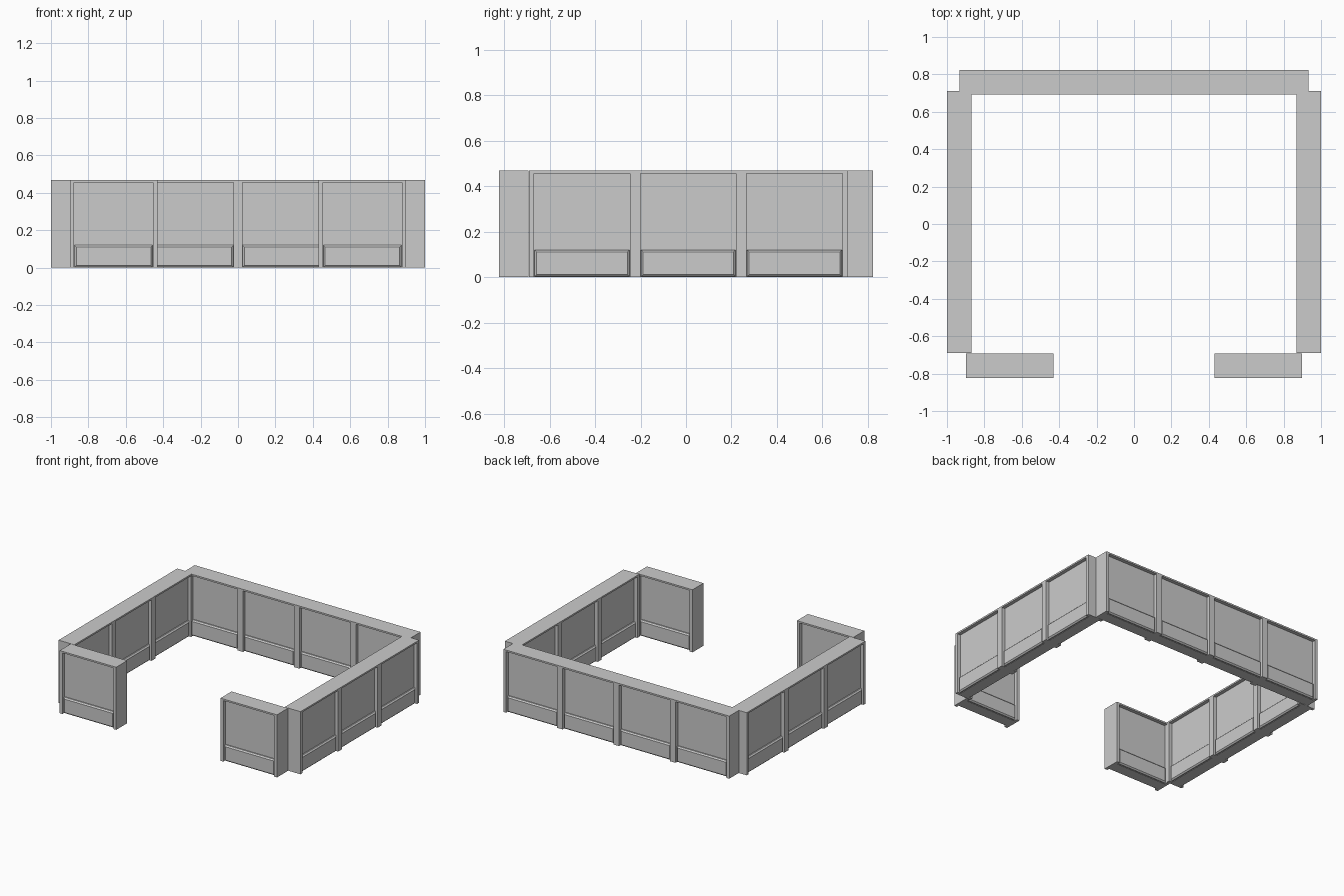
import bpy, bmesh, math
from mathutils import Matrix

if "Cube" in bpy.data.objects:
    bpy.data.objects.remove(bpy.data.objects["Cube"])

W, T, H = 0.467, 0.13, 0.468      # module width, thickness, height
POST, CAP = 0.023, 0.012          # end post width, top cap height
RECESS = 0.026                    # panel depth behind the posts
KICK_H, KICK_GAP, CH = 0.12, 0.008, 0.009


def box(bm, x0, x1, y0, y1, z0, z1):
    m = Matrix.Translation(((x0 + x1) / 2, (y0 + y1) / 2, (z0 + z1) / 2))
    m = m @ Matrix.Diagonal((x1 - x0, y1 - y0, z1 - z0, 1))
    bmesh.ops.create_cube(bm, size=1, matrix=m)


def kickboard(bm, x0, x1, side):
    # board with a chamfered front, standing against the recessed panel
    yb, ym, yf = (side * (T / 2 - d) for d in (RECESS + 0.004, KICK_GAP + CH, KICK_GAP))
    rings = []
    for y, c in ((yb, 0), (ym, 0), (yf, CH)):
        rings.append([bm.verts.new(p) for p in (
            (x0 + c, y, 0.002 + c), (x1 - c, y, 0.002 + c),
            (x1 - c, y, KICK_H - c), (x0 + c, y, KICK_H - c))])
    for a, b in zip(rings, rings[1:]):
        for i in range(4):
            j = (i + 1) % 4
            bm.faces.new((a[i], a[j], b[j], b[i]))
    bm.faces.new(rings[0])
    bm.faces.new(rings[-1])


def wall(name, count, center, angle):
    bm = bmesh.new()
    for i in range(count):
        x0 = (i - count / 2) * W
        x1 = x0 + W
        # end posts
        box(bm, x0, x0 + POST, -T / 2, T / 2, 0, H)
        box(bm, x1 - POST, x1, -T / 2, T / 2, 0, H)
        # top cap and recessed panel
        box(bm, x0 + POST, x1 - POST, -T / 2, T / 2, H - CAP, H)
        box(bm, x0 + POST, x1 - POST, -T / 2 + RECESS, T / 2 - RECESS, 0, H - CAP)
        # kickboards on both faces
        for side in (-1, 1):
            kickboard(bm, x0 + POST + 0.002, x1 - POST - 0.002, side)
    bmesh.ops.recalc_face_normals(bm, faces=bm.faces)
    me = bpy.data.meshes.new(name)
    bm.to_mesh(me)
    bm.free()
    ob = bpy.data.objects.new(name, me)
    ob.location = center
    ob.rotation_euler.z = angle
    bpy.context.collection.objects.link(ob)


# long back wall, two side walls, two short front walls
wall("back_wall", 4, (0, 0.758, 0), 0)
for label, s in (("left", -1), ("right", 1)):
    wall(label + "_side_wall", 3, (s * 0.935, 0.01, 0), math.pi / 2)
    wall(label + "_front_wall", 1, (s * 0.665, -0.758, 0), 0)
